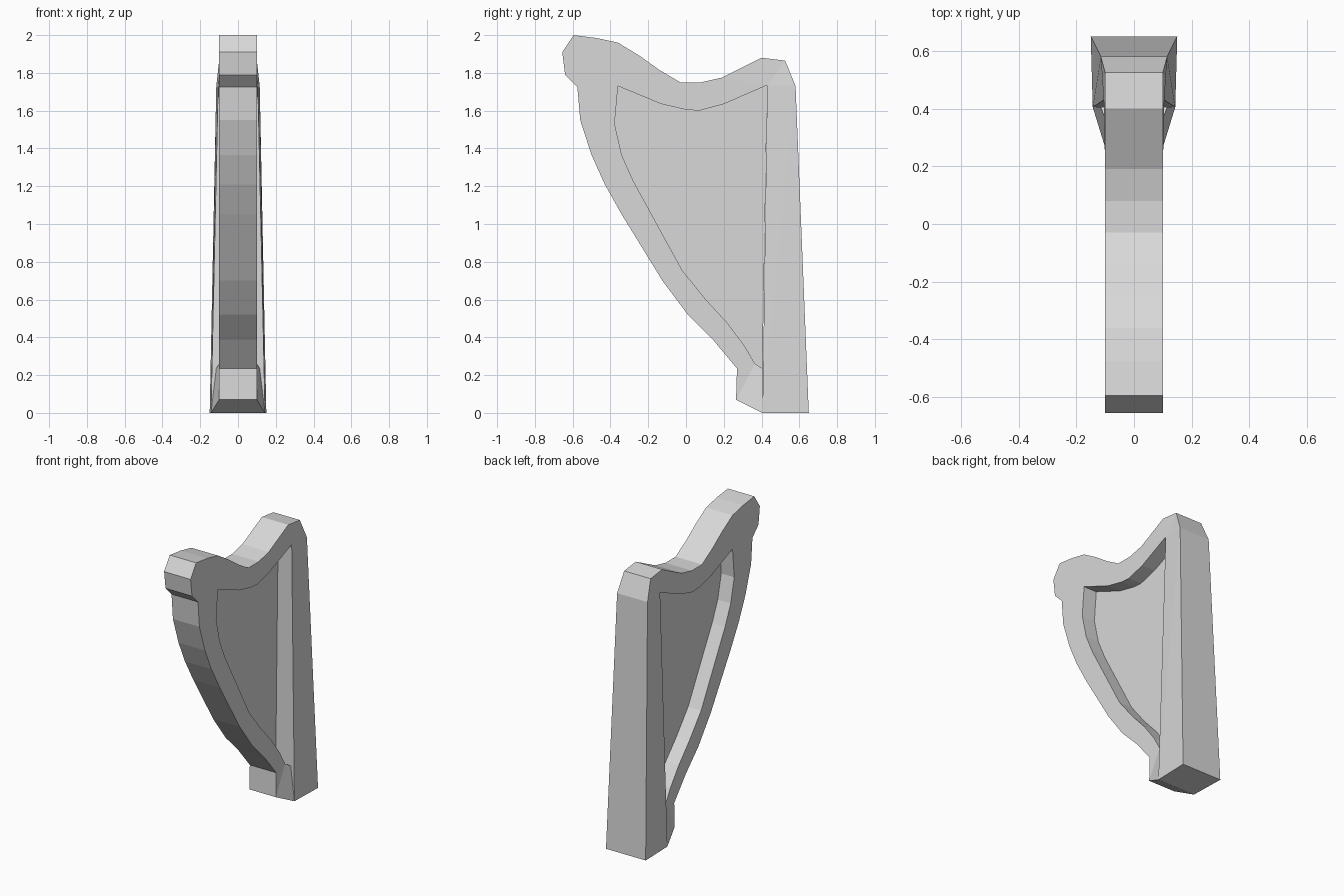
import bpy, bmesh

cube = bpy.data.objects.get("Cube")
if cube:
    bpy.data.objects.remove(cube, do_unlink=True)

# Single flat grey
grey = bpy.data.materials.new("light_grey")
grey.use_nodes = True
color = (0.69, 0.69, 0.69, 1)
grey.diffuse_color = color
grey.node_tree.nodes["Principled BSDF"].inputs["Base Color"].default_value = color


def finish(name, bm):
    mesh = bpy.data.meshes.new(name)
    bm.to_mesh(mesh)
    bm.free()
    mesh.materials.append(grey)
    obj = bpy.data.objects.new(name, mesh)
    bpy.context.collection.objects.link(obj)


def slab(name, profile, default=0.1):
    """Mirrored solid from (y, z) points; an optional third value is half width."""
    bm = bmesh.new()
    width = [p[2] if len(p) > 2 else default for p in profile]
    sides = []
    for s in (-1, 1):
        sides.append([bm.verts.new((s * default, p[0], p[1])) for p in profile])
        bm.faces.new(sides[-1])
    a, b = sides
    n = len(profile)
    for i in range(n):
        j = (i + 1) % n
        bm.faces.new((a[i], a[j], b[j], b[i]))
    # Split the caps while flat, then flare the widths
    bm.normal_update()
    bmesh.ops.triangulate(bm, faces=[f for f in bm.faces if len(f.verts) > 4])
    for s, side in zip((-1, 1), sides):
        for v, w in zip(side, width):
            v.co.x = s * w
    bmesh.ops.recalc_face_normals(bm, faces=bm.faces[:])
    finish(name, bm)


# Outer edge of neck, scroll and curved pillar, from the back to the foot
outer = [(0.40, 1.88), (0.19, 1.775), (0.08, 1.75), (-0.03, 1.75),
         (-0.14, 1.815), (-0.245, 1.89), (-0.36, 1.96), (-0.475, 1.985), (-0.595, 2.0),
         (-0.655, 1.91), (-0.64, 1.79), (-0.575, 1.725), (-0.56, 1.55), (-0.50, 1.365),
         (-0.43, 1.21), (-0.34, 1.05), (-0.125, 0.70), (0.01, 0.52), (0.145, 0.385),
         (0.27, 0.235), (0.265, 0.07)]

# Edge of the opening, from the foot up to the soundbox top
inner = [(0.365, 0.26), (0.31, 0.355), (0.22, 0.475), (0.105, 0.60), (-0.02, 0.755),
         (-0.28, 1.23), (-0.34, 1.365), (-0.378, 1.53), (-0.36, 1.73), (-0.13, 1.635),
         (0.0, 1.605), (0.07, 1.60), (0.20, 1.635), (0.43, 1.735, 0.105)]

slab("neck_and_pillar", outer + inner)

# Foot flares out to meet the soundbox
slab("foot", [(0.265, 0.07), (0.365, 0.26), (0.405, 0.235, 0.115), (0.405, 0, 0.143)])

# Tapered soundbox
slab("soundbox", [(0.65, 0, 0.15), (0.58, 1.73, 0.115), (0.525, 1.865), (0.40, 1.88),
                  (0.43, 1.735, 0.105), (0.405, 0, 0.143)])

# Thin string panel along the middle
slab("string_panel", [p[:2] for p in inner] + [(0.405, 0.235)], 0.002)
